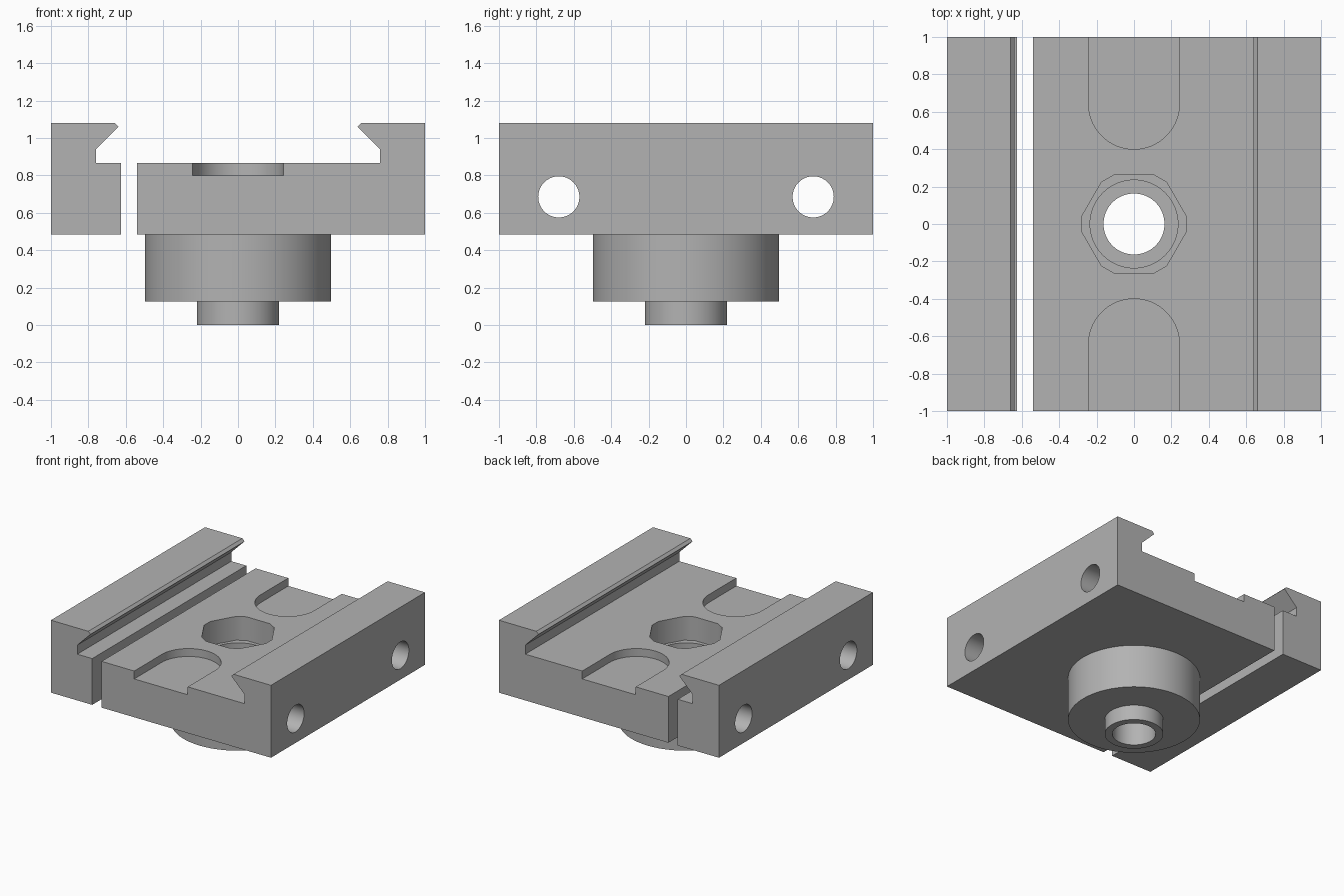
import bpy, bmesh
from math import sin, cos, pi, radians
from mathutils import Matrix

if "Cube" in bpy.data.objects:
    bpy.data.objects.remove(bpy.data.objects["Cube"])

grey = bpy.data.materials.new("machined grey")
grey.use_nodes = True
COLOUR = (0.45, 0.45, 0.45, 1)
grey.diffuse_color = COLOUR
grey.node_tree.nodes["Principled BSDF"].inputs["Base Color"].default_value = COLOUR


def make_object(name, bm):
    bmesh.ops.recalc_face_normals(bm, faces=bm.faces)
    mesh = bpy.data.meshes.new(name)
    bm.to_mesh(mesh)
    bm.free()
    mesh.materials.append(grey)
    obj = bpy.data.objects.new(name, mesh)
    bpy.context.collection.objects.link(obj)
    return obj


def prism(name, outline, low, high, axis="Z"):
    """Extrude a 2D outline: (x, y) along Z, (x, z) along Y, (y, z) along X."""
    place = {"Z": lambda a, b, h: (a, b, h),
             "Y": lambda a, b, h: (a, h, b),
             "X": lambda a, b, h: (h, a, b)}[axis]
    bm = bmesh.new()
    face = bm.faces.new([bm.verts.new(place(a, b, low)) for a, b in outline])
    moved = bmesh.ops.extrude_face_region(bm, geom=[face])["geom"]
    verts = [v for v in moved if isinstance(v, bmesh.types.BMVert)]
    bmesh.ops.translate(bm, verts=verts, vec=place(0, 0, high - low))
    return make_object(name, bm)


def arc(cx, cy, r, start=0, end=2 * pi, steps=64):
    return [(cx + r * cos(start + (end - start) * i / steps),
             cy + r * sin(start + (end - start) * i / steps)) for i in range(steps)]


def cut(target, cutter):
    mod = target.modifiers.new("cut", "BOOLEAN")
    mod.operation = "DIFFERENCE"
    mod.solver = "EXACT"
    mod.object = cutter
    bpy.context.view_layer.objects.active = target
    bpy.ops.object.modifier_apply(modifier=mod.name)
    bpy.data.objects.remove(cutter)


def smooth(obj):
    bpy.ops.object.select_all(action="DESELECT")
    obj.select_set(True)
    bpy.context.view_layer.objects.active = obj
    bpy.ops.object.shade_smooth_by_angle(angle=radians(30))


# Heights of the plate and its dovetail jaws
BASE, DECK, TOP = 0.485, 0.865, 1.08
jaw = [(0.76, DECK), (0.76, 0.94), (0.64, 1.06), (0.66, TOP), (1, TOP), (1, BASE)]

# Main plate with the fixed jaw, and the separate clamp jaw
plate = prism("plate_with_fixed_jaw", [(-0.54, BASE), (-0.54, DECK)] + jaw, -1, 1, "Y")
clamp = prism("clamp_jaw", [(-x, z) for x, z in [(0.625, BASE), (0.625, DECK)] + jaw],
              -1, 1, "Y")

# Round-ended slots at the front and back of the deck
SLOT = 0.243
for side in (1, -1):
    outline = [(x, side * y) for x, y in
               [(SLOT, 1.1)] + arc(0, 0.643, SLOT, 0, -pi, 32) + [(-SLOT, 0.643), (-SLOT, 1.1)]]
    cut(plate, prism("slot_cutter", outline, 0.80, 1))

# Nut pocket: a hexagon with clipped corners, then a round bore below it
nut = [(0.283 * cos(radians(60 * k + d)), 0.283 * sin(radians(60 * k + d)))
       for k in range(6) for d in (-8, 8)]
cut(plate, prism("nut_cutter", nut, 0.67, 1))
cut(plate, prism("bore_cutter", arc(0, 0, 0.235), 0.4, 0.8))

# Cross holes through both parts
for part in (plate, clamp):
    for y in (-0.68, 0.68):
        cut(part, prism("hole_cutter", arc(y, 0.685, 0.11), -1.2, 1.2, "X"))

# Hollow turned boss and spigot underneath
profile = [(0.163, 0), (0.22, 0), (0.22, 0.125), (0.497, 0.125), (0.497, BASE), (0.163, BASE)]
bm = bmesh.new()
STEPS = 96
rings = [[bm.verts.new(Matrix.Rotation(2 * pi * s / STEPS, 3, "Z") @ bm.verts.new((r, 0, z)).co)
          for r, z in profile] for s in range(STEPS)]
for s, ring in enumerate(rings):
    following = rings[(s + 1) % STEPS]
    for i in range(len(profile)):
        j = (i + 1) % len(profile)
        bm.faces.new((ring[i], following[i], following[j], ring[j]))
bmesh.ops.delete(bm, geom=[v for v in bm.verts if not v.link_faces], context="VERTS")
boss = make_object("boss_and_spigot", bm)

for part in (plate, clamp, boss):
    smooth(part)
